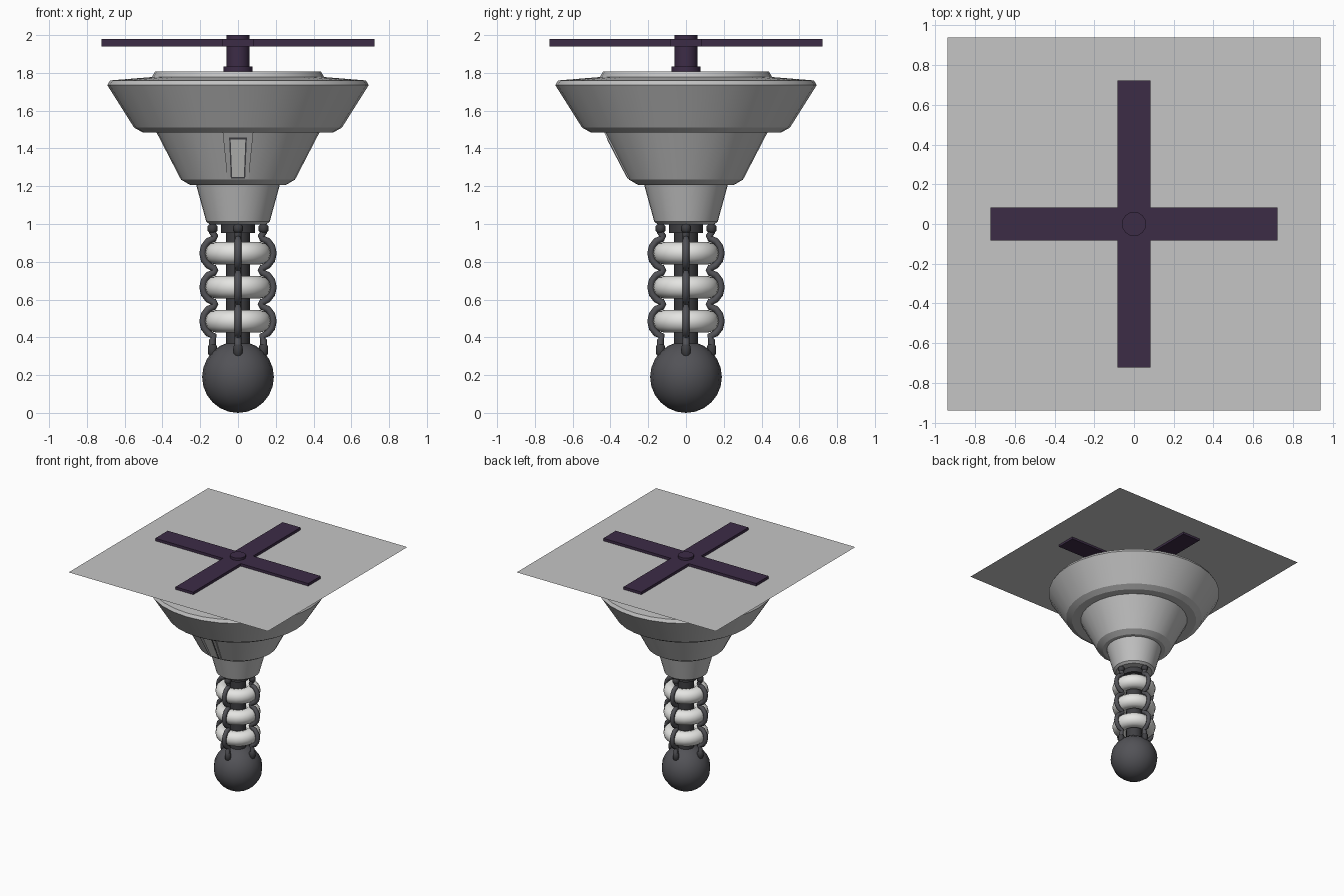
import bpy, bmesh, math
from mathutils import Vector

if "Cube" in bpy.data.objects:
    bpy.data.objects.remove(bpy.data.objects["Cube"])


def mat(name, r, g, b):
    m = bpy.data.materials.new(name)
    m.diffuse_color = (r, g, b, 1)
    m.use_nodes = True
    m.node_tree.nodes["Principled BSDF"].inputs["Base Color"].default_value = m.diffuse_color
    return m


GREY = mat("body_grey", 0.53, 0.53, 0.53)
DISC = mat("disc_grey", 0.56, 0.56, 0.56)
WHITE = mat("ring_white", 0.78, 0.78, 0.76)
DARK = mat("dark_grey", 0.085, 0.085, 0.095)
STEM = mat("stem_grey", 0.05, 0.05, 0.055)
PURPLE = mat("dark_purple", 0.046, 0.025, 0.062)


def make(name, verts, faces, material, smooth=True, angle=30):
    me = bpy.data.meshes.new(name)
    me.from_pydata([tuple(v) for v in verts], [], faces)
    bm = bmesh.new()
    bm.from_mesh(me)
    bmesh.ops.remove_doubles(bm, verts=bm.verts, dist=1e-5)
    if len(faces) > 1:
        bmesh.ops.recalc_face_normals(bm, faces=bm.faces)
    bm.to_mesh(me)
    bm.free()
    if smooth:
        me.shade_smooth()
        me.set_sharp_from_angle(angle=math.radians(angle))
    me.materials.append(material)
    ob = bpy.data.objects.new(name, me)
    bpy.context.collection.objects.link(ob)
    return ob


def lathe(name, profile, material, n=32, center=(0, 0), loop=False, angle=30):
    """Revolve (radius, z) points around a vertical axis."""
    k = len(profile)
    verts = [(center[0] + r * math.cos(2 * math.pi * i / n),
              center[1] + r * math.sin(2 * math.pi * i / n), z)
             for i in range(n) for r, z in profile]
    faces = []
    for i in range(n):
        a, b = i * k, (i + 1) % n * k
        for j in range(k if loop else k - 1):
            j2 = (j + 1) % k
            faces.append((a + j, b + j, b + j2, a + j2))
    if not loop:
        faces.append([i * k for i in range(n)])
        faces.append([i * k + k - 1 for i in range(n)])
    return make(name, verts, faces, material, angle=angle)


def box(name, cx, cy, cz, hx, hy, hz, material):
    v = [(cx + x * hx, cy + y * hy, cz + z * hz)
         for x in (-1, 1) for y in (-1, 1) for z in (-1, 1)]
    f = [(0, 1, 3, 2), (4, 6, 7, 5), (0, 4, 5, 1), (2, 3, 7, 6), (0, 2, 6, 4), (1, 5, 7, 3)]
    return make(name, v, f, material, smooth=False)


# stepped funnel body, three tiers
lathe("upper_tier", [(0.503, 1.484), (0.55, 1.51), (0.692, 1.735), (0.677, 1.76),
                     (0.455, 1.778), (0.44, 1.807)], GREY, angle=20)
lathe("middle_tier", [(0.254, 1.207), (0.302, 1.235), (0.432, 1.486)], GREY, angle=20)
lathe("lower_tier", [(0.148, 0.997), (0.168, 1.012), (0.222, 1.209)], GREY, angle=20)


# window on the front of the middle tier
def plate(name, z0, z1, w0, w1, off, depth, material):
    def y(z, o):
        return -(0.302 + (z - 1.235) * 0.518 + o)
    v = [(s * w, y(z, o), z) for o in (off, off - depth)
         for z, w in ((z0, w0), (z1, w1)) for s in (-1, 1)]
    f = [(0, 1, 3, 2), (4, 6, 7, 5), (0, 4, 5, 1), (2, 3, 7, 6), (0, 2, 6, 4), (1, 5, 7, 3)]
    return make(name, v, f, material, smooth=False)


plate("window_frame", 1.237, 1.484, 0.056, 0.081, 0.002, 0.02, GREY)
plate("window_border", 1.24, 1.458, 0.038, 0.047, 0.004, 0.008, DARK)
plate("window_pane", 1.25, 1.447, 0.031, 0.039, 0.006, 0.008, WHITE)

# rotor: hub, collar, cross blades and thin square sheet
lathe("rotor_hub", [(0.061, 1.80), (0.061, 2.0)], PURPLE, 16)
lathe("rotor_collar", [(0.078, 1.80), (0.078, 1.833)], PURPLE, 16)
box("rotor_blade_x", 0, 0, 1.96, 0.722, 0.084, 0.02, PURPLE)
for s in (-1, 1):
    box("rotor_blade_y", 0, s * 0.403, 1.96, 0.084, 0.319, 0.02, PURPLE)
make("rotor_sheet", [(-.94, -.94, 1.958), (.94, -.94, 1.958), (.94, .94, 1.958), (-.94, .94, 1.958)],
     [(0, 1, 2, 3)], DISC, smooth=False)

# stem with collar, stacked rings and ball
lathe("stem", [(0.063, 0.3), (0.063, 1.0)], STEM, 16)
lathe("stem_collar", [(0.09, 0.953), (0.09, 1.0)], STEM, 16)
for zc in (0.485, 0.665, 0.845):
    lathe("ring", [(0.115 + 0.06 * math.cos(t * math.pi / 6), zc + 0.06 * math.sin(t * math.pi / 6))
                   for t in range(12)], WHITE, 24, loop=True, angle=60)
lathe("ball", [(max(0.19 * math.sin(t * math.pi / 12), 1e-7), 0.19 - 0.19 * math.cos(t * math.pi / 12))
               for t in range(13)], DARK, 16, angle=60)

# wavy cable path (radius, z) bulging around each ring
path = [(0.135, 0.32), (0.135, 0.385)]
for zc in (0.485, 0.665, 0.845):
    for t in range(-3, 4):
        a = math.radians(t * 27)
        path.append((0.115 + 0.07 * math.cos(a) + 0.002, zc + 0.079 * math.sin(a)))
    path.append((0.122, zc + 0.09))
path += [(0.135, 0.955), (0.135, 0.99)]

# four cables with end caps
for q in range(4):
    d = Vector((math.cos(q * math.pi / 2), math.sin(q * math.pi / 2), 0))
    side = Vector((-d.y, d.x, 0))
    pts = [d * r + Vector((0, 0, z)) for r, z in path]
    verts, faces, n = [], [], 8
    for i, p in enumerate(pts):
        tan = (pts[min(i + 1, len(pts) - 1)] - pts[max(i - 1, 0)]).normalized()
        nor = tan.cross(side)
        for j in range(n):
            a = 2 * math.pi * j / n
            verts.append(p + (side * math.cos(a) + nor * math.sin(a)) * 0.018)
            if i:
                j2 = (j + 1) % n
                faces.append(((i - 1) * n + j, (i - 1) * n + j2, i * n + j2, i * n + j))
    make("cable", verts, faces, DARK, angle=60)
    c = (d.x * 0.135, d.y * 0.135)
    lathe("cable_foot", [(0.012, 0.295), (0.025, 0.315), (0.025, 0.352), (0.017, 0.362)],
          STEM, 8, (c[0], c[1]), angle=50)
    lathe("cable_top", [(0.015, 0.953), (0.026, 0.965), (0.026, 0.988), (0.015, 1.0)],
          STEM, 8, (c[0], c[1]), angle=50)
